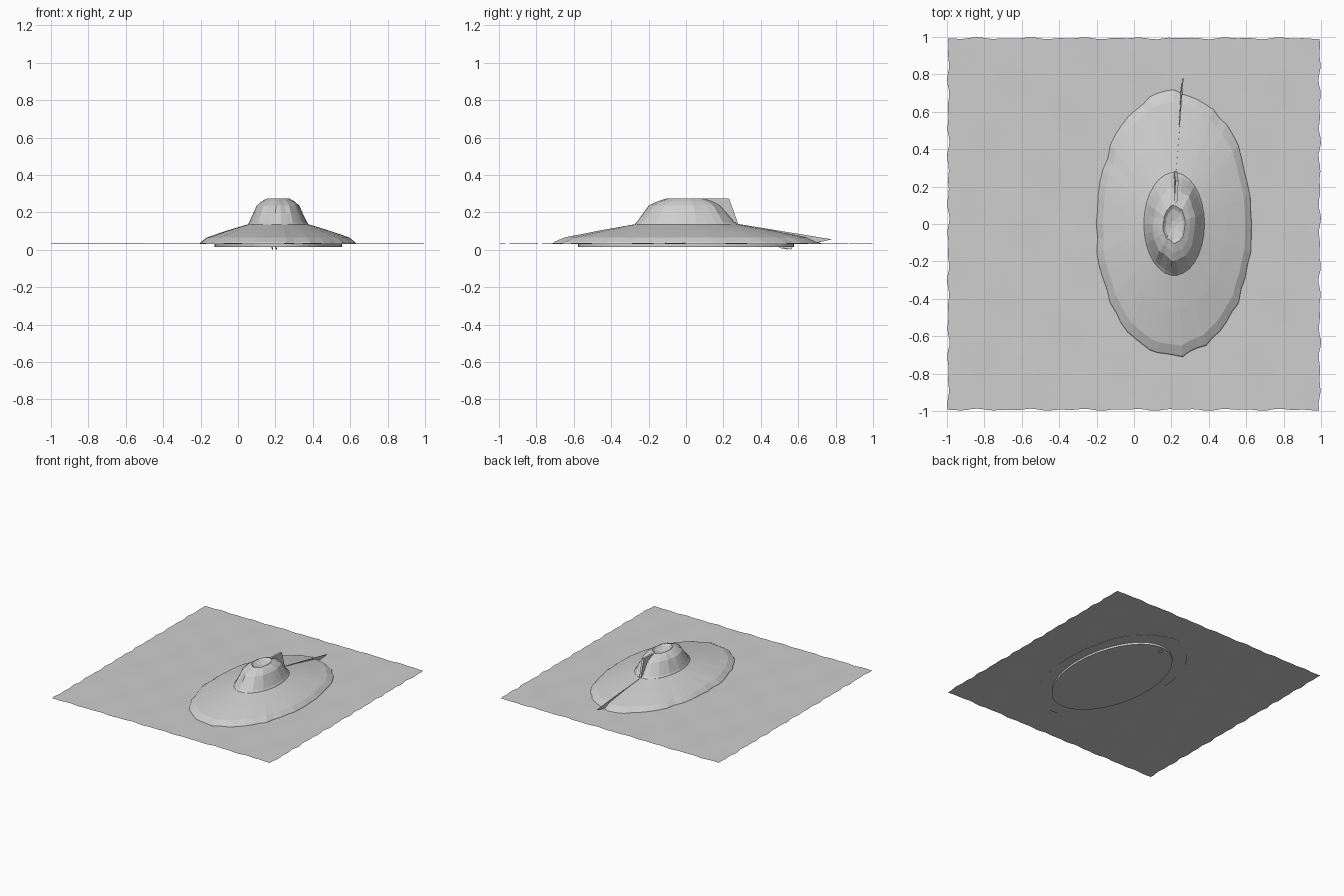
import bpy
import bmesh
import random
from math import sin, cos, pi
from mathutils import Vector

random.seed(4)
cube = bpy.data.objects.get("Cube")
if cube:
    bpy.data.objects.remove(cube, do_unlink=True)

# One plain grey for everything
grey = bpy.data.materials.new("stone grey")
grey.use_nodes = True
color = (0.62, 0.62, 0.62, 1)
grey.diffuse_color = color
grey.node_tree.nodes["Principled BSDF"].inputs["Base Color"].default_value = color

CENTRE = Vector((0.215, 0.0, 0.0))
RX, RY = 0.42, 0.712
SEA = 0.036


def finish(name, bm, recalc=True):
    if recalc:
        bmesh.ops.recalc_face_normals(bm, faces=bm.faces)
    mesh = bpy.data.meshes.new(name)
    bm.to_mesh(mesh)
    bm.free()
    mesh.materials.append(grey)
    obj = bpy.data.objects.new(name, mesh)
    bpy.context.collection.objects.link(obj)
    return obj


def lathe(name, profile, segments, jitter):
    """Oval stack of rings; profile rows are (scale, height, roughness)."""
    bm = bmesh.new()
    spokes = [random.uniform(-jitter, jitter) for _ in range(segments)]
    rings = []
    for scale, z, rough in profile:
        ring = []
        for i, spoke in enumerate(spokes):
            a = 2 * pi * i / segments
            r = scale * (1 + spoke * rough)
            ring.append(bm.verts.new(CENTRE + Vector((RX * r * cos(a), RY * r * sin(a), z))))
        rings.append(ring)
    for low, high in zip(rings, rings[1:]):
        for i in range(segments):
            j = (i + 1) % segments
            bm.faces.new((low[i], low[j], high[j], high[i]))
    for ring in (rings[0], rings[-1]):
        bm.faces.new(ring)
    return finish(name, bm)


def fin(name, outline, width):
    """Thin upright plate from an outline of points."""
    bm = bmesh.new()
    sides = [[bm.verts.new(Vector(p) + Vector((s * width / 2, 0, 0))) for p in outline]
             for s in (-1, 1)]
    n = len(outline)
    for side in sides:
        bm.faces.new(side)
    for i in range(n):
        j = (i + 1) % n
        bm.faces.new((sides[0][i], sides[0][j], sides[1][j], sides[1][i]))
    return finish(name, bm)


# Rippled water sheet with wavy edges
bm = bmesh.new()
bmesh.ops.create_grid(bm, x_segments=64, y_segments=64, size=0.993)
for v in bm.verts:
    x, y = v.co.x, v.co.y
    v.co.z = SEA + 0.0012 * sin(13 * x + 5 * y) * cos(11 * y - 4 * x)
    if abs(x) > 0.99:
        v.co.x += 0.004 * sin(47 * y) + 0.003 * sin(29 * y + 1)
    if abs(y) > 0.99:
        v.co.y += 0.003 * sin(43 * x) + 0.003 * sin(23 * x + 2)
finish("water_sheet", bm, recalc=False)

# Broad lower slopes with a ragged shoreline
lathe("island_slopes", [(1.0, 0.031, 1), (0.985, 0.042, 1), (0.91, 0.066, 0.7),
                        (0.65, 0.103, 0.4), (0.39, 0.136, 0)], 60, 0.018)

# Steep central cone with a shallow crater
lathe("crater_cone", [(0.39, 0.134, 0), (0.365, 0.15, 0.3), (0.315, 0.195, 0.6),
                      (0.268, 0.237, 1), (0.205, 0.259, 1), (0.14, 0.275, 1),
                      (0.11, 0.262, 1.5), (0.03, 0.25, 1)], 30, 0.05)

# Flat oval footing below the water
slab = lathe("island_footing", [(0.81, 0.015, 0), (0.81, 0.032, 0)], 64, 0)

# Upright ridge behind the crater, and the long crest running to the shore
fin("crater_ridge", [(0.222, 0.10, 0.24), (0.222, 0.10, 0.275), (0.23, 0.23, 0.275),
                     (0.222, 0.28, 0.135)], 0.016)
fin("back_crest", [(0.222, 0.27, 0.13), (0.222, 0.28, 0.138), (0.262, 0.78, 0.056),
                   (0.25, 0.69, 0.036)], 0.006)

# Small shards hanging under the footing
for x, y in ((0.18, 0.49), (0.20, 0.51)):
    fin("under_shard", [(x, y, 0.018), (x, y + 0.06, 0.018), (x + 0.005, y + 0.055, 0.002),
                        (x + 0.005, y + 0.02, 0.007)], 0.006)
